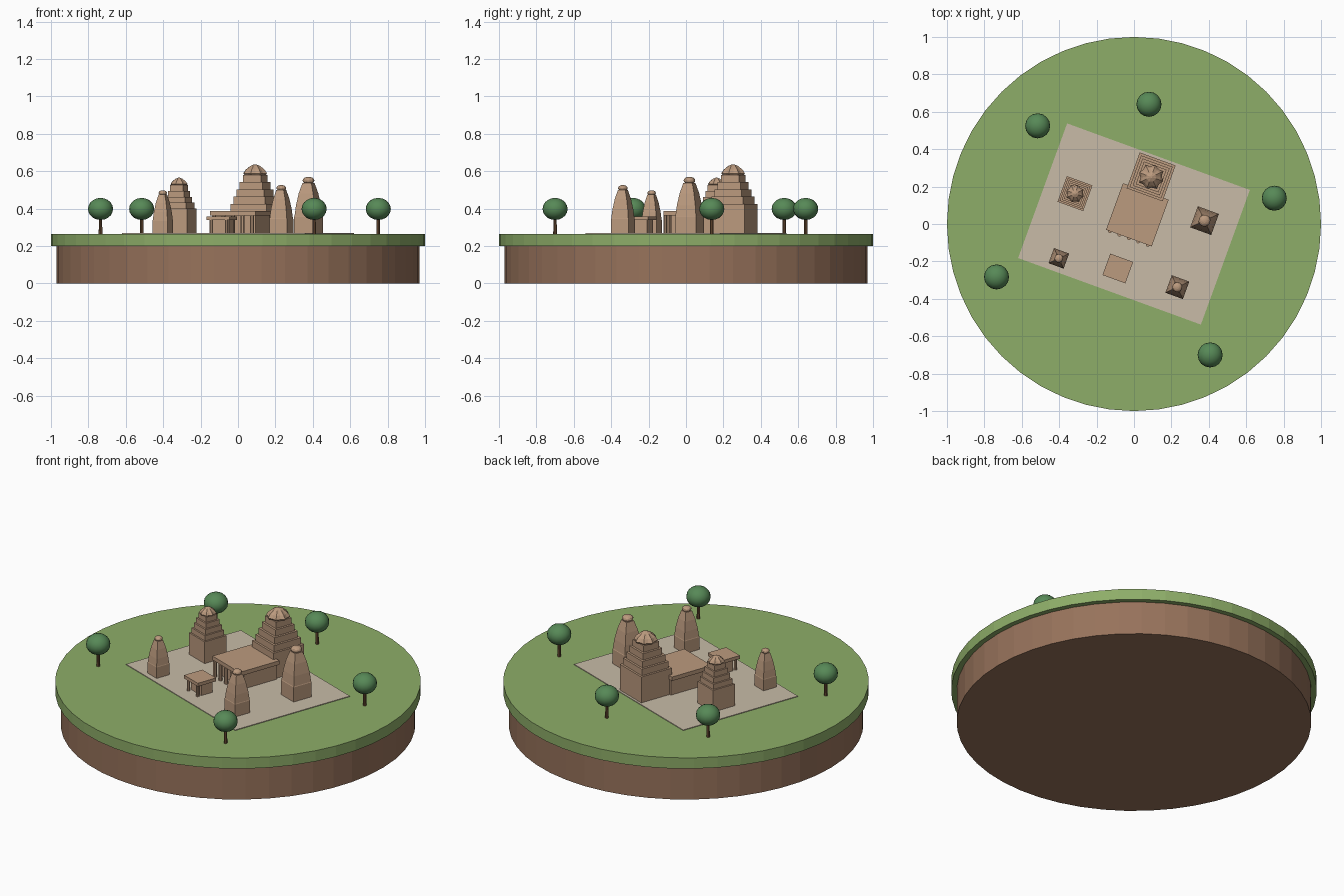
import bpy, bmesh, math
from mathutils import Matrix, Vector

if "Cube" in bpy.data.objects:
    bpy.data.objects.remove(bpy.data.objects["Cube"], do_unlink=True)


def material(name, rgb):
    m = bpy.data.materials.new(name)
    m.use_nodes = True
    m.diffuse_color = (*rgb, 1)
    m.node_tree.nodes["Principled BSDF"].inputs["Base Color"].default_value = (*rgb, 1)
    return m


GRASS = material("grass green", (0.27, 0.42, 0.14))
EARTH = material("earth brown", (0.31, 0.17, 0.105))
STONE = material("sandstone", (0.50, 0.325, 0.21))
PAVING = material("pale paving", (0.58, 0.50, 0.39))
LEAF = material("leaf green", (0.095, 0.25, 0.095))
BARK = material("bark brown", (0.17, 0.085, 0.04))

GROUND = 0.265
SITE = Matrix.Rotation(math.radians(-20), 4, "Z")  # the precinct is turned on the disc
ROOT2 = math.sqrt(2)


def finish(name, bm, mat, matrix=Matrix()):
    bmesh.ops.recalc_face_normals(bm, faces=bm.faces)
    me = bpy.data.meshes.new(name)
    bm.to_mesh(me)
    bm.free()
    me.materials.append(mat)
    ob = bpy.data.objects.new(name, me)
    ob.matrix_world = matrix
    bpy.context.collection.objects.link(ob)
    return ob


def loft(bm, profile, sides, x=0, y=0, phase=0, rib=1.0):
    """Stack rings of (radius, z) into a closed solid; rib shrinks every other point."""
    rings = []
    for r, z in profile:
        ring = []
        for i in range(sides):
            a = phase + 2 * math.pi * i / sides
            k = r * (rib if i % 2 else 1)
            ring.append(bm.verts.new((x + k * math.cos(a), y + k * math.sin(a), z)))
        rings.append(ring)
    for low, high in zip(rings, rings[1:]):
        for i in range(sides):
            j = (i + 1) % sides
            bm.faces.new((low[i], low[j], high[j], high[i]))
    bm.faces.new(rings[0][::-1])
    bm.faces.new(rings[-1])


def square_loft(bm, profile, x, y):
    loft(bm, [(h * ROOT2, z) for h, z in profile], 4, x, y, math.pi / 4)


def box(bm, x0, x1, y0, y1, z0, z1):
    m = Matrix.Translation(((x0 + x1) / 2, (y0 + y1) / 2, (z0 + z1) / 2))
    m = m @ Matrix.Diagonal((x1 - x0, y1 - y0, z1 - z0, 1))
    bmesh.ops.create_cube(bm, size=1, matrix=m)


# Round base
for name, r, z0, z1, mat in (("earth_base", 0.97, 0, 0.2, EARTH),
                             ("grass_disc", 1.0, 0.2, GROUND, GRASS)):
    bm = bmesh.new()
    loft(bm, [(r, z0), (r, z1)], 48)
    finish(name, bm, mat)

# Paved court
bm = bmesh.new()
box(bm, -0.52, 0.52, -0.383, 0.383, GROUND - 0.01, GROUND + 0.004)
finish("paved_court", bm, PAVING, SITE)


def stepped_tower(name, x, y, half, body_top, top):
    """Square body, four receding tiers and a ribbed dome."""
    bm = bmesh.new()
    profile = [(half, GROUND), (half, body_top)]
    dome_z = top - half * 0.55
    step = (dome_z - body_top) / 4
    for i in range(4):
        h = half * (0.88 - 0.125 * i)
        z = body_top + i * step
        profile += [(h, z), (h, z + step)]
    square_loft(bm, profile, x, y)
    finish(name, bm, STONE, SITE)
    bm = bmesh.new()
    r, rise = half * 0.66, top - dome_z
    dome = [(r * 0.9, dome_z), (r, dome_z + 0.15 * rise), (r * 0.8, dome_z + 0.5 * rise),
            (r * 0.42, dome_z + 0.85 * rise), (r * 0.1, top)]
    loft(bm, dome, 16, x, y, rib=0.86)
    finish(name + "_dome", bm, STONE, SITE)


stepped_tower("main_tower", 0, 0.268, 0.102, 0.425, 0.636)
stepped_tower("back_shrine_tower", -0.352, 0.045, 0.073, 0.40, 0.565)


def curved_spire(name, x, y, half, top):
    """Square base under a curving four-sided spire with a round cap."""
    bm = bmesh.new()
    span = top - GROUND
    neck = top - half * 0.55
    line = GROUND + 0.3 * span
    square_loft(bm, [(half, GROUND), (half, line), (half * 0.97, line + 0.004),
                     (half * 0.87, GROUND + 0.5 * span), (half * 0.68, GROUND + 0.71 * span),
                     (half * 0.42, neck)], x, y)
    finish(name, bm, STONE, SITE)
    bm = bmesh.new()
    m = Matrix.Translation((x, y, top - half * 0.33)) @ Matrix.Diagonal((1, 1, 0.62, 1))
    bmesh.ops.create_uvsphere(bm, u_segments=12, v_segments=8, radius=half * 0.53, matrix=m)
    finish(name + "_cap", bm, STONE, SITE)


curved_spire("left_shrine_spire", 0.348, 0.146, 0.06, 0.57)
curved_spire("front_left_spire", 0.333, -0.238, 0.05, 0.526)
curved_spire("front_right_spire", -0.315, -0.31, 0.043, 0.498)

# Pillared hall in front of the main tower
bm = bmesh.new()
box(bm, -0.113, 0.113, -0.04, 0.18, GROUND, 0.365)
finish("hall_walls", bm, STONE, SITE)
bm = bmesh.new()
box(bm, -0.13, 0.13, -0.08, 0.185, 0.362, 0.386)
finish("hall_roof", bm, STONE, SITE)
bm = bmesh.new()
for i in range(5):
    loft(bm, [(0.011, GROUND), (0.011, 0.364)], 8, -0.108 + 0.054 * i, -0.079)
finish("hall_columns", bm, STONE, SITE)

# Small open pavilion
bm = bmesh.new()
box(bm, -0.05, 0.05, -0.28, -0.205, GROUND, 0.34)
for x in (-0.044, 0.044):
    loft(bm, [(0.009, GROUND), (0.009, 0.34)], 8, x, -0.3)
finish("pavilion_walls", bm, STONE, SITE)
bm = bmesh.new()
box(bm, -0.065, 0.065, -0.314, -0.192, 0.338, 0.358)
finish("pavilion_roof", bm, STONE, SITE)

# Trees
for n, (x, y) in enumerate([(0.08, 0.64), (-0.515, 0.525), (0.75, 0.138),
                            (-0.735, -0.283), (0.407, -0.7)], 1):
    bm = bmesh.new()
    loft(bm, [(0.01, GROUND), (0.008, 0.36)], 8, x, y)
    finish(f"tree_trunk_{n}", bm, BARK)
    bm = bmesh.new()
    m = Matrix.Translation((x, y, 0.398)) @ Matrix.Diagonal((1, 1, 0.88, 1))
    bmesh.ops.create_uvsphere(bm, u_segments=16, v_segments=10, radius=0.067, matrix=m)
    for f in bm.faces:
        f.smooth = True
    finish(f"tree_crown_{n}", bm, LEAF)
